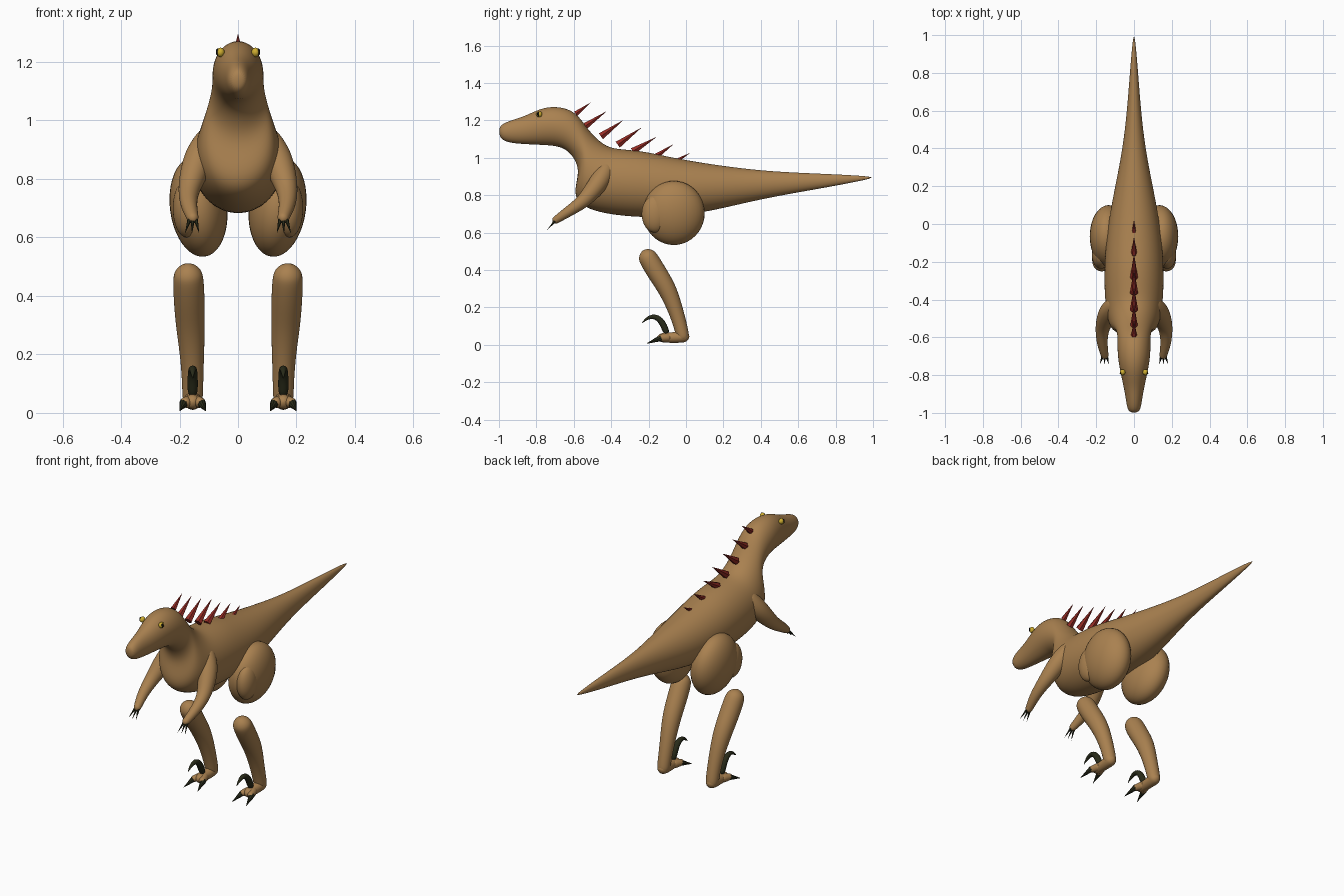
import bpy, bmesh
from math import sin, cos, pi, radians
from mathutils import Vector, Matrix

if "Cube" in bpy.data.objects:
    bpy.data.objects.remove(bpy.data.objects["Cube"])


def material(name, rgb):
    m = bpy.data.materials.new(name)
    m.use_nodes = True
    m.diffuse_color = (*rgb, 1)
    bsdf = m.node_tree.nodes["Principled BSDF"]
    bsdf.inputs["Base Color"].default_value = (*rgb, 1)
    bsdf.inputs["Roughness"].default_value = 0.8
    return m


TAN = material("tan skin", (0.40, 0.22, 0.08))
RED = material("dark red spike", (0.30, 0.025, 0.018))
CLAW = material("dark claw", (0.022, 0.024, 0.010))
YELLOW = material("yellow eye", (0.62, 0.42, 0.03))
BLACK = material("black pupil", (0.005, 0.005, 0.005))


def finish(bm, name, mat, smooth=True):
    bmesh.ops.recalc_face_normals(bm, faces=bm.faces)
    for f in bm.faces:
        f.smooth = smooth
    me = bpy.data.meshes.new(name)
    bm.to_mesh(me)
    bm.free()
    me.materials.append(mat)
    ob = bpy.data.objects.new(name, me)
    bpy.context.collection.objects.link(ob)
    return ob


def loft(name, rings, mat, sides=20, smooth=True, subdivide=True):
    """Skin a row of ellipses, each given as centre and two half axes."""
    bm = bmesh.new()
    rows = [[bm.verts.new(c + u * cos(2 * pi * i / sides) + v * sin(2 * pi * i / sides))
             for i in range(sides)] for c, u, v in rings]
    for a, b in zip(rows, rows[1:]):
        for i in range(sides):
            j = (i + 1) % sides
            bm.faces.new((a[i], a[j], b[j], b[i]))
    bm.faces.new(rows[0])
    bm.faces.new(rows[-1])
    ob = finish(bm, name, mat, smooth)
    if subdivide:
        ob.modifiers.new("smooth form", 'SUBSURF').levels = 2
    return ob


def tube(name, path, mat, sides=16, round_ends=True, **kw):
    """Round limb along (x, y, z, radius) points."""
    pts = [Vector(p[:3]) for p in path]
    rad = [p[3] for p in path]
    rings = []
    for i, p in enumerate(pts):
        t = (pts[min(i + 1, len(pts) - 1)] - pts[max(i - 1, 0)]).normalized()
        v = t.cross(Vector((1, 0, 0))).normalized()
        u = v.cross(t)
        section = [(0, 1)]
        if round_ends and i == 0:
            section = [(-sin(radians(a)), cos(radians(a))) for a in (85, 60, 30, 0)]
        elif round_ends and i == len(pts) - 1:
            section = [(sin(radians(a)), cos(radians(a))) for a in (0, 30, 60, 85)]
        for along, wide in section:
            rings.append((p + t * along * rad[i], u * wide * rad[i], v * wide * rad[i]))
    return loft(name, rings, mat, sides, **kw)


def cone(name, base, tip, radius, mat, sides=6):
    return tube(name, [(*base, radius), (*tip, radius * 0.03)], mat, sides,
                round_ends=False, smooth=False, subdivide=False)


def ellipsoid(name, centre, radii, mat, tilt=0):
    bm = bmesh.new()
    bmesh.ops.create_uvsphere(bm, u_segments=32, v_segments=20, radius=1)
    bm.transform(Matrix.Translation(centre) @ Matrix.Rotation(tilt, 4, 'Y')
                 @ Matrix.Diagonal((*radii, 1)))
    return finish(bm, name, mat)


# Body from tail tip to snout: upper y, z, lower y, z, half width
profile = [
    (1.0, .90, 1.0, .89, .005), (.8, .912, .8, .85, .022), (.6, .92, .6, .815, .037),
    (.4, .932, .4, .778, .06), (.2, .957, .2, .73, .10), (.05, .98, .05, .70, .13),
    (-.1, 1.008, -.1, .682, .15), (-.22, 1.035, -.24, .68, .158),
    (-.32, 1.045, -.38, .692, .158), (-.40, 1.052, -.50, .715, .15),
    (-.45, 1.08, -.585, .76, .137), (-.49, 1.115, -.597, .83, .12),
    (-.53, 1.162, -.572, .92, .10), (-.57, 1.22, -.587, .98, .089),
    (-.62, 1.26, -.625, 1.033, .088), (-.70, 1.277, -.68, 1.062, .088),
    (-.78, 1.265, -.76, 1.068, .076), (-.86, 1.223, -.86, 1.072, .055),
    (-.93, 1.203, -.93, 1.078, .043), (-.98, 1.183, -.975, 1.09, .036),
    (-1.0, 1.16, -.998, 1.115, .020)]
body_rings = []
for ty, tz, by, bz, w in profile:
    top, low = Vector((0, ty, tz)), Vector((0, by, bz))
    body_rings.append(((top + low) / 2, Vector((w, 0, 0)), (top - low) / 2))
loft("body", body_rings, TAN, 24)

# Back spikes: base y, z, tip y, z, radius
spikes = [(-.59, 1.235, -.51, 1.295, .016), (-.545, 1.165, -.427, 1.247, .021),
          (-.455, 1.115, -.337, 1.20, .022), (-.365, 1.07, -.24, 1.16, .022),
          (-.285, 1.035, -.16, 1.11, .021), (-.165, 1.005, -.07, 1.07, .018),
          (-.065, .975, .02, 1.025, .015)]
for n, (y, z, ty, tz, r) in enumerate(spikes):
    cone(f"back_spike_{n + 1}", (0, y, z), (0, ty, tz), r, RED)

for side, s in (("left", 1), ("right", -1)):
    # Eyes with upright pupils
    ellipsoid(f"{side}_eye", (s * .060, -.785, 1.233), (.014, .016, .016), YELLOW)
    ellipsoid(f"{side}_pupil", (s * .070, -.790, 1.234), (.006, .006, .012), BLACK)

    # Thigh
    ellipsoid(f"{side}_thigh", (s * .135, -.065, .705), (.098, .165, .172), TAN, s * .12)
    ellipsoid(f"{side}_thigh_front", (s * .175, -.165, .70), (.048, .072, .10), TAN)

    # Arm and fingers
    tube(f"{side}_arm", [(s * .10, -.43, .93, .05), (s * .132, -.46, .875, .055),
                         (s * .155, -.51, .81, .047), (s * .170, -.56, .757, .036),
                         (s * .170, -.63, .712, .029), (s * .155, -.695, .668, .021)], TAN)
    for k in (-1, 0, 1):
        cone(f"{side}_finger_claw_{k + 2}", (s * .155 + k * .010, -.70, .662),
             (s * .157 + k * .024, -.742, .615), .008, CLAW)

    # Shin and foot
    tube(f"{side}_shin", [(s * .170, -.20, .46, .054), (s * .167, -.155, .385, .054),
                          (s * .163, -.10, .30, .051), (s * .157, -.06, .20, .042),
                          (s * .155, -.032, .11, .037), (s * .155, -.018, .05, .036)], TAN)
    tube(f"{side}_foot", [(s * .155, -.015, .044, .033), (s * .155, -.07, .038, .029),
                          (s * .155, -.125, .038, .026)], TAN)
    for k in (-1, 1):
        tube(f"{side}_toe_{k + 2}", [(s * .155 + k * .010, -.10, .038, .024),
                                     (s * .155 + k * .024, -.138, .036, .019)], TAN)
        cone(f"{side}_toe_claw_{k + 2}", (s * .155 + k * .028, -.135, .036),
             (s * .155 + k * .045, -.212, .006), .017, CLAW, 8)

    # Raised sickle claw
    tube(f"{side}_sickle_claw", [(s * .155, -.10, .055, .018), (s * .155, -.117, .10, .019),
                                 (s * .155, -.138, .135, .018), (s * .155, -.168, .153, .015),
                                 (s * .155, -.203, .147, .010), (s * .155, -.238, .115, .001)],
         CLAW, 10, round_ends=False)
